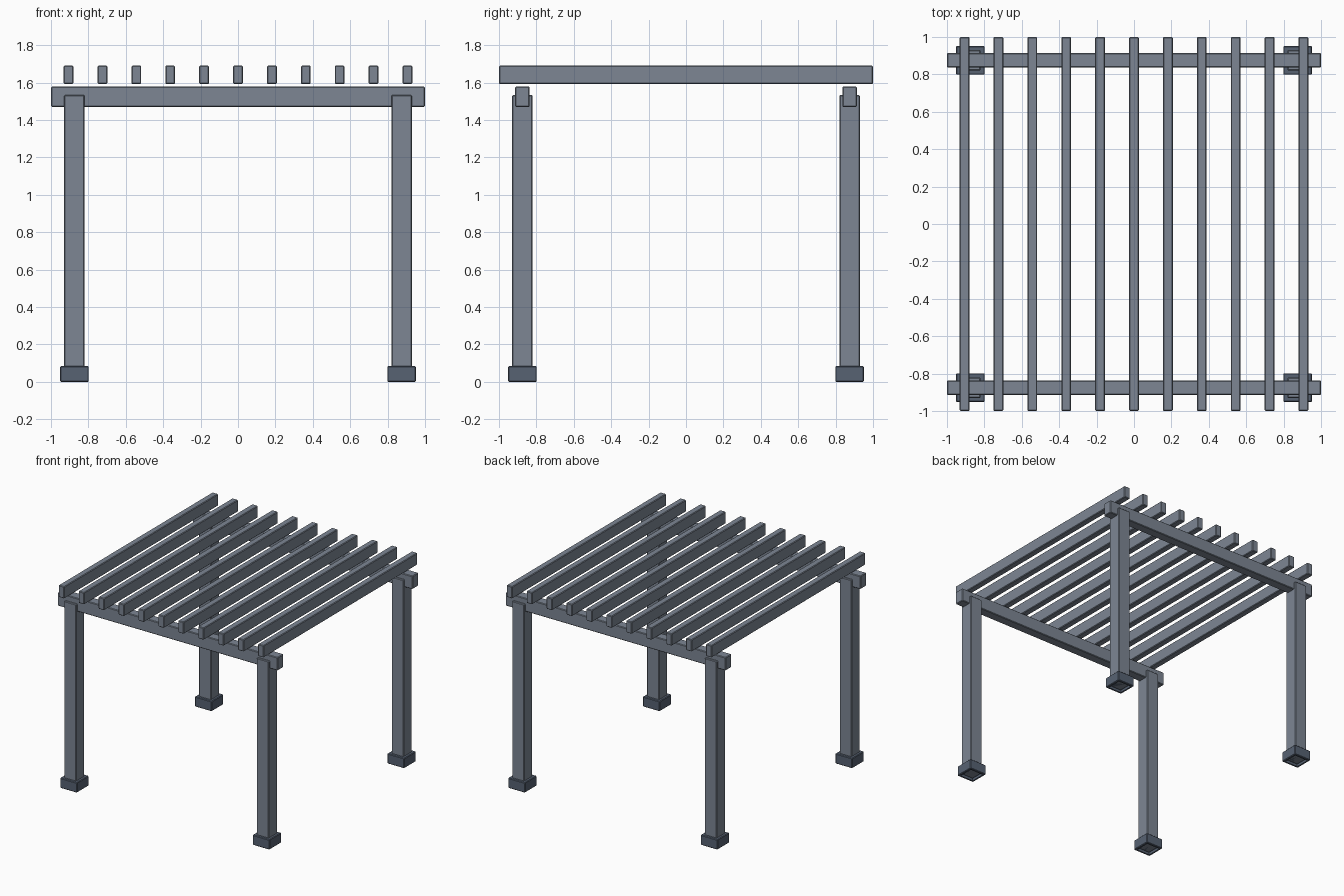
import bpy, bmesh

if "Cube" in bpy.data.objects:
    bpy.data.objects.remove(bpy.data.objects["Cube"])

def material(name, rgb):
    m = bpy.data.materials.new(name)
    m.diffuse_color = (*rgb, 1)
    m.use_nodes = True
    m.node_tree.nodes["Principled BSDF"].inputs["Base Color"].default_value = m.diffuse_color
    return m

frame_grey = material("frame_grey", (0.205, 0.24, 0.295))
footing_grey = material("footing_grey", (0.095, 0.122, 0.17))

def box(name, center, size, mat=frame_grey, bevel=0.005, recess=0.0):
    """Box with slightly eased edges; optional recess in the underside."""
    bm = bmesh.new()
    bmesh.ops.create_cube(bm, size=1)
    for v in bm.verts:
        v.co = [v.co[i] * size[i] + center[i] for i in range(3)]
    bmesh.ops.bevel(bm, geom=bm.edges[:], offset=bevel, segments=1, affect='EDGES')
    if recess:
        bm.normal_update()
        bottom = max((f for f in bm.faces if f.normal.z < -0.99), key=lambda f: f.calc_area())
        bmesh.ops.inset_individual(bm, faces=[bottom], thickness=0.018)
        bmesh.ops.inset_individual(bm, faces=[bottom], thickness=0.0005)
        for v in bottom.verts:
            v.co.z += recess
    me = bpy.data.meshes.new(name)
    bm.to_mesh(me)
    bm.free()
    me.materials.append(mat)
    ob = bpy.data.objects.new(name, me)
    bpy.context.collection.objects.link(ob)
    return ob

P = 0.875  # post offset from centre

for sy, side in ((-1, "front"), (1, "back")):
    # Posts and footings at the corners
    for sx, hand in ((-1, "left"), (1, "right")):
        box(f"{side}_{hand}_post", (sx * P, sy * P, 0.7765), (0.11, 0.11, 1.513))
        box(f"{side}_{hand}_footing", (sx * P, sy * P, 0.0415),
            (0.154, 0.154, 0.083), footing_grey, recess=0.02)
    # Beam resting in the post tops
    box(f"{side}_beam", (0, sy * P, 1.524), (2.0, 0.078, 0.108))

# Eleven rafters across the beams
for i in range(11):
    box(f"rafter_{i + 1}", ((i - 5) * 0.1812, 0, 1.641), (0.052, 2.0, 0.098))
